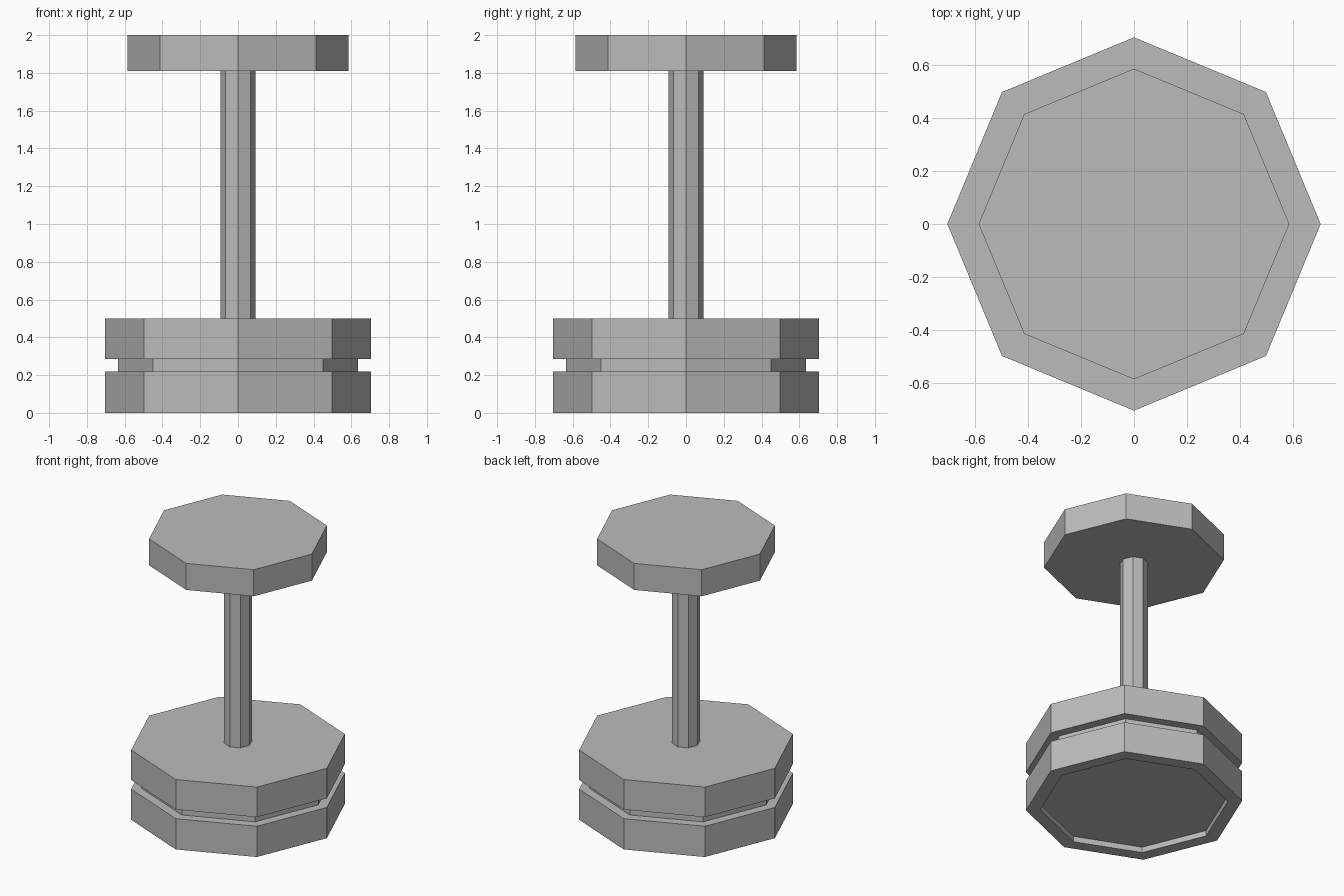
import bpy
import bmesh
import math

cube = bpy.data.objects.get("Cube")
if cube:
    bpy.data.objects.remove(cube, do_unlink=True)

SIDES = 8

grey = bpy.data.materials.new("plain grey")
grey.use_nodes = True
colour = (0.5, 0.5, 0.5, 1.0)
grey.diffuse_color = colour
grey.node_tree.nodes["Principled BSDF"].inputs["Base Color"].default_value = colour


def turned_part(name, profile):
    """Closed octagonal solid from (radius, height) rings, lowest cap to highest cap."""
    bm = bmesh.new()
    rings = []
    for radius, z in profile:
        angles = [math.tau * i / SIDES for i in range(SIDES)]
        rings.append([bm.verts.new((radius * math.cos(a), radius * math.sin(a), z))
                      for a in angles])
    bm.faces.new(rings[0][::-1])
    bm.faces.new(rings[-1])
    for low, high in zip(rings, rings[1:]):
        for i in range(SIDES):
            j = (i + 1) % SIDES
            bm.faces.new((low[i], low[j], high[j], high[i]))
    bmesh.ops.recalc_face_normals(bm, faces=bm.faces)
    mesh = bpy.data.meshes.new(name)
    bm.to_mesh(mesh)
    bm.free()
    mesh.materials.append(grey)
    obj = bpy.data.objects.new(name, mesh)
    bpy.context.collection.objects.link(obj)
    return obj


# Base: hollowed underside, two thick discs and a groove between them
turned_part("base", [
    (0.61, 0.04), (0.61, 0.0), (0.703, 0.0), (0.703, 0.22),
    (0.635, 0.22), (0.635, 0.285), (0.703, 0.285), (0.703, 0.5),
])

# Central post
turned_part("post", [(0.092, 0.5), (0.092, 1.81)])

# Top disc
turned_part("top_disc", [(0.585, 1.81), (0.585, 2.0)])
